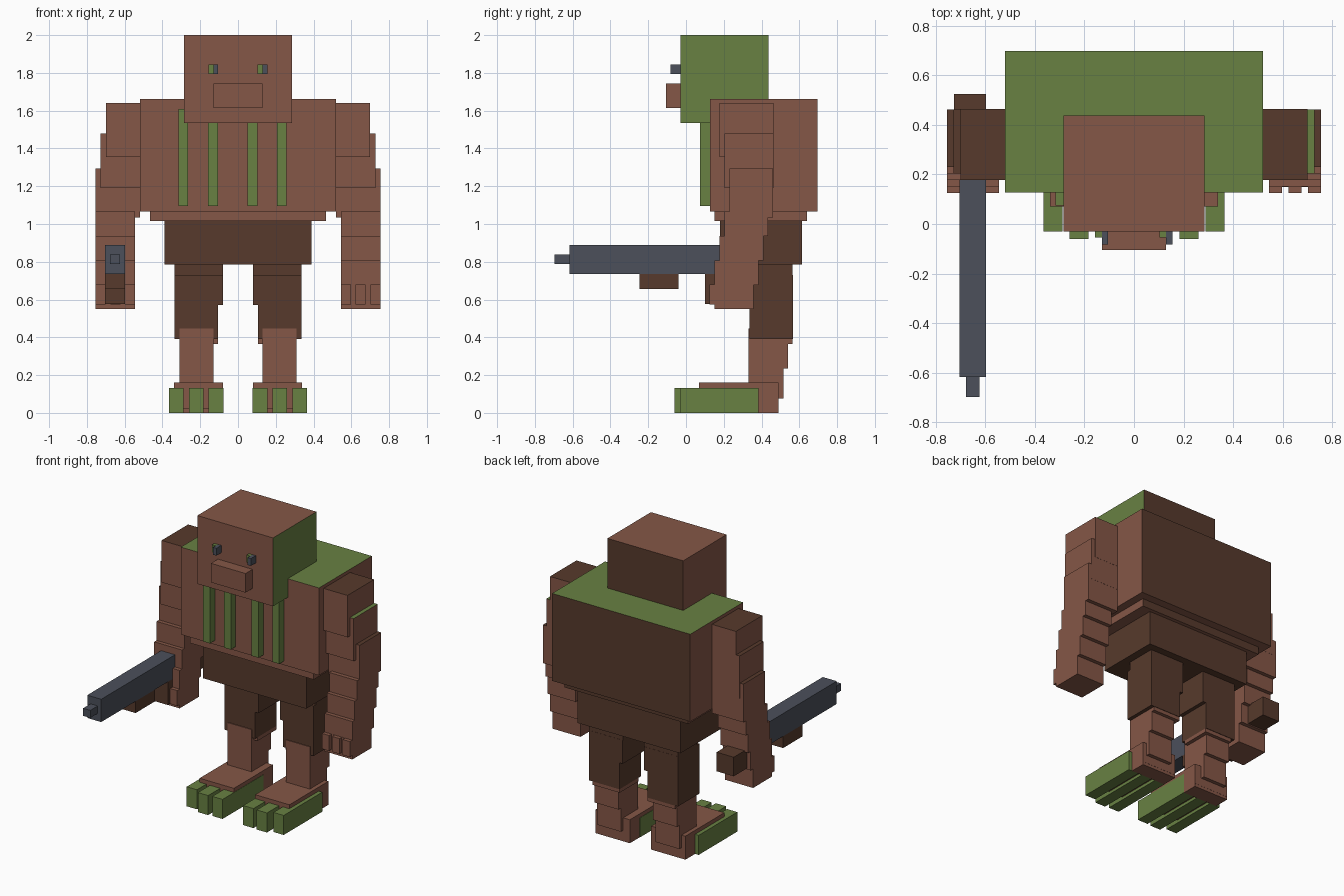
import bpy
import bmesh
from mathutils import Matrix, Vector

starter = bpy.data.objects.get("Cube")
if starter:
    bpy.data.objects.remove(starter, do_unlink=True)


def make_material(name, rgb):
    material = bpy.data.materials.new(name)
    material.use_nodes = True
    colour = (*rgb, 1.0)
    material.diffuse_color = colour
    material.node_tree.nodes["Principled BSDF"].inputs["Base Color"].default_value = colour
    return material


PALETTE = {
    "clay": make_material("clay brown", (0.235, 0.095, 0.063)),
    "bark": make_material("dark bark", (0.095, 0.042, 0.025)),
    "moss": make_material("moss green", (0.14, 0.22, 0.055)),
    "steel": make_material("slate steel", (0.072, 0.08, 0.105)),
}

DIRECTIONS = {
    "left": Vector((1, 0, 0)),
    "right": Vector((-1, 0, 0)),
    "front": Vector((0, -1, 0)),
    "back": Vector((0, 1, 0)),
    "top": Vector((0, 0, 1)),
    "bottom": Vector((0, 0, -1)),
}


def box(name, x, y, z, colour, **face_colours):
    """Axis-aligned block from three ranges, with optional colours per face direction."""
    spans = [sorted(x), sorted(y), sorted(z)]
    centre = Vector([(low + high) / 2 for low, high in spans])
    size = [high - low for low, high in spans]
    mesh = bpy.data.meshes.new(name)
    shape = bmesh.new()
    bmesh.ops.create_cube(shape, size=1, matrix=Matrix.Translation(centre) @ Matrix.Diagonal((*size, 1)))
    shape.normal_update()
    names = [colour] + list(face_colours.values())
    for material_name in names:
        mesh.materials.append(PALETTE[material_name])
    for face in shape.faces:
        for slot, direction in enumerate(face_colours, start=1):
            if face.normal.dot(DIRECTIONS[direction]) > 0.9:
                face.material_index = slot
    shape.to_mesh(mesh)
    shape.free()
    part = bpy.data.objects.new(name, mesh)
    bpy.context.scene.collection.objects.link(part)
    return part


# Head and face
box("head", (-0.285, 0.285), (-0.03, 0.437), (1.535, 2), "clay", left="moss", back="bark")
box("mouth", (-0.13, 0.13), (-0.105, -0.03), (1.615, 1.745), "clay")
for side, inner in (("right", -0.13), ("left", 0.13)):
    box(f"{side}_iris", (inner - 0.027, inner), (-0.055, -0.03), (1.795, 1.845), "moss")
    box(f"{side}_pupil", (inner, inner + 0.025), (-0.083, -0.03), (1.795, 1.845), "steel")

# Body, with hanging strands on the chest
box("torso", (-0.52, 0.52), (0.128, 0.697), (1.067, 1.662), "clay", top="moss", back="bark")
box("waist", (-0.465, 0.465), (0.15, 0.64), (1.015, 1.067), "clay", back="bark")
box("pelvis", (-0.388, 0.388), (0.18, 0.615), (0.785, 1.018), "bark")
for number, centre in enumerate((-0.29, -0.133, 0.076, 0.232), start=1):
    box(f"chest_strand_{number}", (centre - 0.026, centre + 0.026), (0.075, 0.128), (1.095, 1.61), "moss")

# Arms: overlapping shoulder blocks, then a forearm stepping forward to the hand
for side, sign in (("left", 1), ("right", -1)):
    def arm_box(name, x, y, z, colour="clay", **faces):
        box(f"{side}_{name}", [sign * value for value in x], y, z, colour, **faces)

    elbow_top = "moss" if side == "left" else "bark"
    arm_box("shoulder", (0.52, 0.70), (0.178, 0.463), (1.355, 1.64), top="bark")
    arm_box("upper_arm", (0.52, 0.728), (0.204, 0.462), (1.19, 1.48), top=elbow_top)
    arm_box("elbow", (0.52, 0.755), (0.23, 0.461), (1.035, 1.295), top="bark")
    for step in range(4):
        front = 0.203 - 0.026 * min(step, 2)
        back = 0.435 - 0.026 * step
        high = 1.065 - 0.129 * step
        arm_box(f"forearm_{step + 1}", (0.545, 0.755), (front, back), (high - 0.129, high))
    arm_box("palm", (0.545, 0.755), (0.15, 0.335), (0.575, 0.68))
    for finger in range(3):
        start = 0.545 + 0.078 * finger
        arm_box(f"finger_{finger + 1}", (start, start + 0.053), (0.125, 0.16), (0.575, 0.68))

# Legs and feet
for side, sign in (("left", 1), ("right", -1)):
    def leg_box(name, x, y, z, colour="clay"):
        box(f"{side}_{name}", [sign * value for value in x], y, z, colour)

    leg_box("hip", (0.08, 0.335), (0.36, 0.565), (0.73, 0.786), "bark")
    leg_box("thigh", (0.08, 0.335), (0.335, 0.566), (0.57, 0.73), "bark")
    leg_box("knee", (0.105, 0.335), (0.335, 0.566), (0.39, 0.57), "bark")
    leg_box("calf", (0.105, 0.31), (0.36, 0.563), (0.365, 0.42))
    leg_box("shin", (0.13, 0.31), (0.33, 0.54), (0.235, 0.447))
    leg_box("ankle", (0.13, 0.31), (0.33, 0.515), (0.075, 0.235))
    leg_box("foot", (0.08, 0.338), (0.07, 0.49), (0.02, 0.16))
    leg_box("heel", (0.08, 0.338), (0.385, 0.489), (0, 0.06))
    for toe, tip in enumerate((-0.055, -0.06, -0.03), start=1):
        start = 0.078 + 0.105 * (toe - 1)
        leg_box(f"toe_{toe}", (start, start + 0.077), (tip, 0.385), (0, 0.133), "moss")

# Long tool held in the right hand
GRIP = (-0.703, -0.598)
box("tool_barrel", GRIP, (-0.617, 0.2), (0.735, 0.89), "steel")
box("tool_muzzle", (-0.678, -0.624), (-0.697, -0.617), (0.787, 0.838), "steel")
box("tool_foregrip", GRIP, (-0.247, -0.04), (0.655, 0.735), "bark")
box("tool_handle", GRIP, (0.1, 0.2), (0.577, 0.735), "bark")
box("tool_stock", (-0.727, -0.598), (0.3, 0.525), (0.685, 0.815), "bark")
